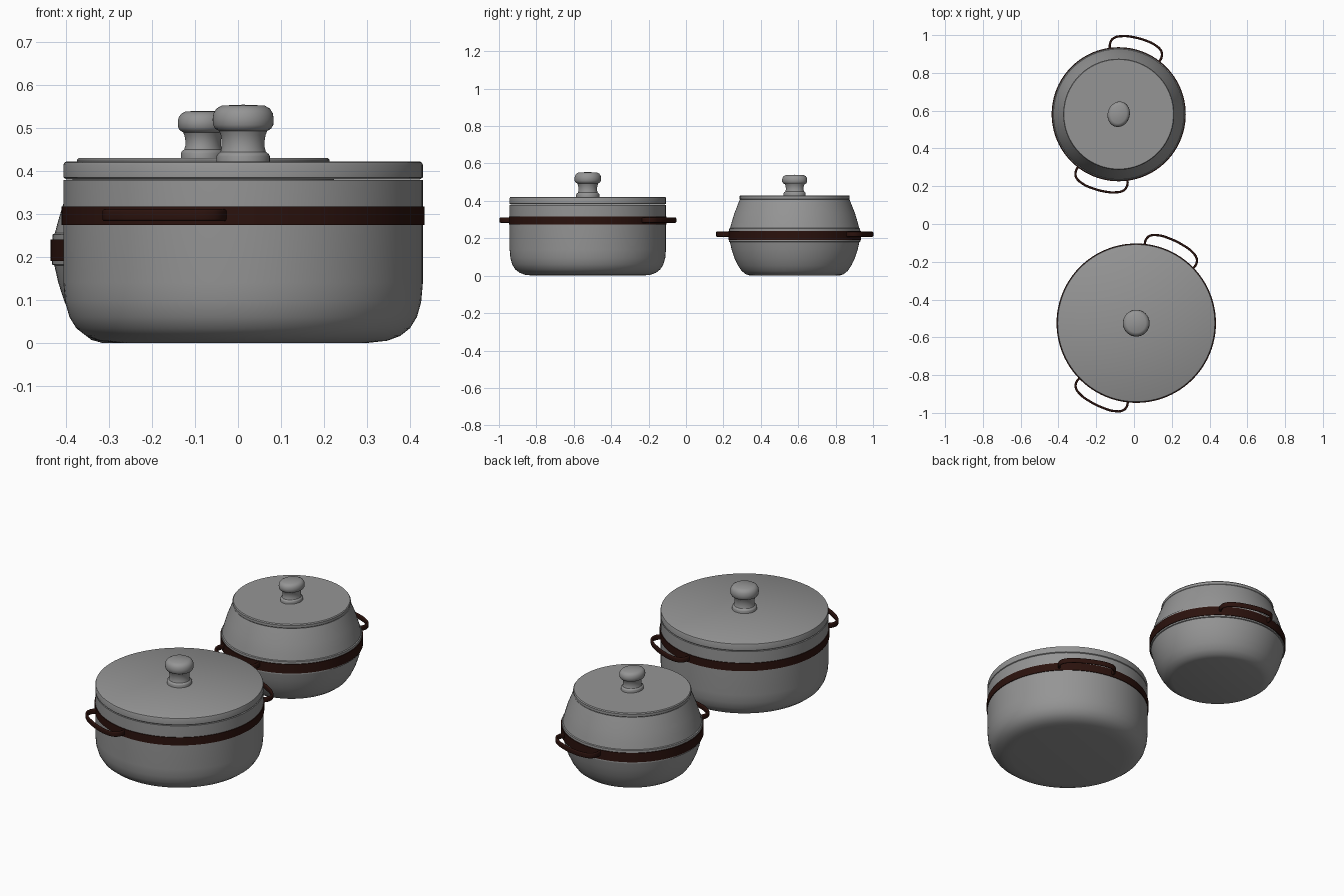
import bpy, math
from math import cos, sin, radians

if "Cube" in bpy.data.objects:
    bpy.data.objects.remove(bpy.data.objects["Cube"])


def material(name, rgb):
    m = bpy.data.materials.new(name)
    m.diffuse_color = (*rgb, 1)
    m.use_nodes = True
    m.node_tree.nodes["Principled BSDF"].inputs["Base Color"].default_value = m.diffuse_color
    return m


brown = material("dark_brown", (0.024, 0.006, 0.004))
grey = material("dark_grey", (0.3, 0.3, 0.3))


def finish(ob, mat, angle=35):
    ob.data.materials.clear()
    ob.data.materials.append(mat)
    bpy.ops.object.select_all(action='DESELECT')
    ob.select_set(True)
    bpy.context.view_layer.objects.active = ob
    bpy.ops.object.shade_smooth_by_angle(angle=radians(angle))
    return ob


def lathe(name, profile, center, mat=grey, closed=False, n=96):
    """Revolve (radius, z) points about a vertical axis; radius 0 makes a pole."""
    verts, rings, faces = [], [], []
    for r, z in profile:
        if r == 0:
            rings.append([len(verts)] * n)
            verts.append((0, 0, z))
        else:
            rings.append(list(range(len(verts), len(verts) + n)))
            verts += [(r * cos(math.tau * i / n), r * sin(math.tau * i / n), z) for i in range(n)]
    pairs = list(zip(rings, rings[1:]))
    if closed:
        pairs.append((rings[-1], rings[0]))
    for a, b in pairs:
        for i in range(n):
            j = (i + 1) % n
            faces.append(tuple(dict.fromkeys((a[i], a[j], b[j], b[i]))))
    me = bpy.data.meshes.new(name)
    me.from_pydata(verts, [], faces)
    ob = bpy.data.objects.new(name, me)
    ob.location = (*center, 0)
    bpy.context.collection.objects.link(ob)
    return finish(ob, mat)


def handle(name, center, radius, z, angle, half, reach):
    """Flat strap loop lying in the horizontal plane."""
    cu = bpy.data.curves.new(name, 'CURVE')
    cu.dimensions = '2D'
    cu.extrude, cu.bevel_depth, cu.bevel_resolution = 0.008, 0.006, 3
    a = radians(angle)
    root = math.sqrt(radius ** 2 - half ** 2) - 0.003
    tip = radius + reach
    # (sideways, outward) points for one half, then mirrored
    side = [(half, root), (half + 0.006, root + 0.03), (half - 0.004, tip - 0.032),
            (half - 0.045, tip - 0.009), (half * 0.35, tip)]
    pts = [(-s, o) for s, o in side] + [(s, o) for s, o in reversed(side)]
    sp = cu.splines.new('BEZIER')
    sp.resolution_u = 8
    sp.bezier_points.add(len(pts) - 1)
    for bp, (s, o) in zip(sp.bezier_points, pts):
        bp.co = (o * cos(a) - s * sin(a), o * sin(a) + s * cos(a), 0)
        bp.handle_left_type = bp.handle_right_type = 'AUTO'
    ob = bpy.data.objects.new(name, cu)
    ob.location = (*center, z)
    bpy.context.collection.objects.link(ob)
    bpy.ops.object.select_all(action='DESELECT')
    ob.select_set(True)
    bpy.context.view_layer.objects.active = ob
    bpy.ops.object.convert(target='MESH')
    return finish(bpy.context.object, brown, 50)


def band(name, center, r, z0, z1):
    lathe(name, [(r - 0.015, z0), (r, z0), (r, z1), (r - 0.015, z1)], center, brown, closed=True)


# knob profile, heights measured from the lid top
KNOB = [(0.062, -0.002), (0.062, 0.014), (0.06, 0.019), (0.053, 0.024), (0.05, 0.035),
        (0.05, 0.05), (0.052, 0.063), (0.056, 0.073), (0.065, 0.078), (0.07, 0.087),
        (0.071, 0.1), (0.069, 0.114), (0.062, 0.125), (0.05, 0.132), (0, 0.134)]


def knob(name, center, z, sx, sy, sz, turn=0):
    ob = lathe(name, [(r, h) for r, h in KNOB], center, n=48)
    ob.location.z = z
    ob.scale = (sx, sy, sz)
    ob.rotation_euler.z = radians(turn)


# large straight pot
big = (0.012, -0.525)
lathe("large_pot_body", [(0, 0), (0.29, 0), (0.335, 0.005), (0.365, 0.016), (0.388, 0.034),
                         (0.404, 0.06), (0.414, 0.095), (0.418, 0.14), (0.418, 0.379),
                         (0.395, 0.379), (0.395, 0.09), (0.35, 0.03), (0, 0.025)], big)
lathe("large_pot_lid", [(0, 0.38), (0.411, 0.38), (0.418, 0.385), (0.418, 0.414), (0.416, 0.419),
                        (0.411, 0.422), (0, 0.422)], big)
band("large_pot_band", big, 0.422, 0.274, 0.317)
knob("large_lid_knob", big, 0.42, 1, 1, 1)

# small rounded pot
small = (-0.081, 0.581)
lathe("small_pot_body", [(0, 0), (0.235, 0), (0.26, 0.007), (0.283, 0.025), (0.303, 0.054),
                         (0.322, 0.094), (0.337, 0.14), (0.346, 0.18), (0.351, 0.182), (0.352, 0.22),
                         (0.35, 0.252), (0.345, 0.255), (0.337, 0.285), (0.322, 0.335),
                         (0.293, 0.408), (0.275, 0.408), (0.325, 0.25), (0.3, 0.1),
                         (0.24, 0.025), (0, 0.025)], small)
lathe("small_pot_lid", [(0, 0.407), (0.29, 0.407), (0.294, 0.411), (0.294, 0.425), (0.29, 0.43),
                        (0, 0.43)], small)
band("small_pot_band", small, 0.355, 0.19, 0.24)
knob("small_lid_knob", small, 0.43, 0.82, 0.96, 0.82, -17)

# a pair of opposite handles on each pot
for i in range(2):
    handle(f"large_pot_handle_{i + 1}", big, 0.418, 0.297, 64 + 180 * i, 0.142, 0.061)
    handle(f"small_pot_handle_{i + 1}", small, 0.352, 0.222, 75 + 180 * i, 0.135, 0.061)
